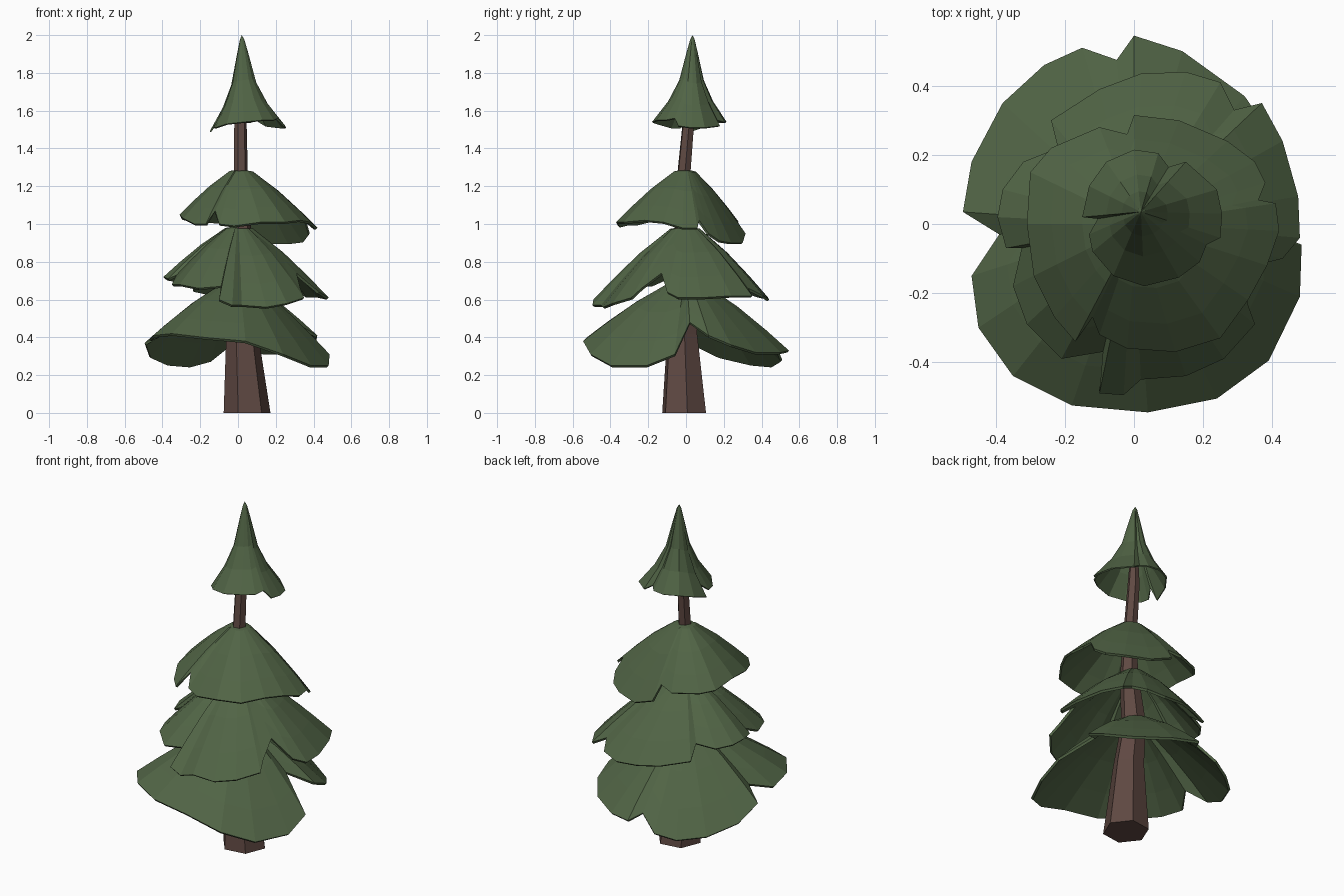
import bpy, bmesh, math
from mathutils import Vector


def material(name, rgb):
    m = bpy.data.materials.new(name)
    m.diffuse_color = (*rgb, 1)
    return m


GREEN = material("needle green", (0.082, 0.128, 0.060))
BROWN = material("bark brown", (0.115, 0.066, 0.055))


def finish(bm, name, mat):
    bmesh.ops.recalc_face_normals(bm, faces=bm.faces)
    me = bpy.data.meshes.new(name)
    bm.to_mesh(me)
    bm.free()
    me.materials.append(mat)
    ob = bpy.data.objects.new(name, me)
    bpy.context.collection.objects.link(ob)
    return ob


def skirt(name, apex, rim, profile, thick):
    """Branch tier: rings run from the apex down to a ragged rim.
    profile = (fraction of the way out, fraction of the drop)."""
    bm = bmesh.new()
    top = bm.verts.new(apex)
    a = Vector(apex)
    rings = []
    for t, f in profile:
        rings.append([bm.verts.new((a.x + (x - a.x) * t, a.y + (y - a.y) * t,
                                    a.z + (z - a.z) * f)) for x, y, z in rim])
    n = len(rim)
    for i in range(n):
        j = (i + 1) % n
        bm.faces.new((top, rings[0][i], rings[0][j]))
        for p, q in zip(rings, rings[1:]):
            bm.faces.new((p[i], q[i], q[j], p[j]))
    bm.normal_update()
    if sum(f.normal.z for f in bm.faces) < 0:
        bmesh.ops.reverse_faces(bm, faces=bm.faces)
    me = bpy.data.meshes.new(name)
    bm.to_mesh(me)
    bm.free()
    me.materials.append(GREEN)
    ob = bpy.data.objects.new(name, me)
    bpy.context.collection.objects.link(ob)
    s = ob.modifiers.new("thickness", "SOLIDIFY")
    s.thickness = thick
    s.offset = -1
    return ob


# Trunk: six-sided tapering tube along a slightly crooked path
bm = bmesh.new()
rings = []
for x, y, z, r in [(0.048, -0.01, 0, 0.125), (0.022, -0.02, 0.42, 0.085),
                   (0.0, -0.005, 0.68, 0.068), (0.022, -0.015, 1.0, 0.048),
                   (0.015, -0.01, 1.28, 0.037), (0.013, 0.012, 1.53, 0.033),
                   (0.016, 0.02, 1.7, 0.022)]:
    rings.append([bm.verts.new((x + r * math.cos(math.radians(8 + 60 * k)),
                                y + r * math.sin(math.radians(8 + 60 * k)), z))
                  for k in range(6)])
for p, q in zip(rings, rings[1:]):
    for k in range(6):
        bm.faces.new((p[k], p[(k + 1) % 6], q[(k + 1) % 6], q[k]))
bm.faces.new(rings[0])
bm.faces.new(rings[-1])
finish(bm, "trunk", BROWN)

DOME = [(0.17, 0.04), (0.5, 0.37), (0.78, 0.71), (1, 1)]
SPIRE = [(0.06, 0.05), (0.15, 0.2), (0.33, 0.52), (0.6, 0.76), (1, 1)]

# Bottom tier, rim listed anticlockwise from the right
skirt("bottom_branches", (0, 0, 0.70), [
    (.30, .02, .48), (.42, .12, .41), (.41, .24, .36), (.32, .37, .32),
    (.14, .50, .32), (0, .545, .33), (-.05, .475, .36),
    (-.15, .51, .28), (-.26, .46, .25), (-.38, .35, .26), (-.47, .18, .30),
    (-.495, .035, .37), (-.39, -.03, .43),
    (-.47, -.15, .39), (-.45, -.30, .41), (-.35, -.44, .42), (-.18, -.525, .40),
    (.04, -.545, .38), (.24, -.505, .31), (.39, -.395, .25), (.48, -.21, .25),
    (.485, -.06, .31)], DOME, 0.014)

# Lower middle tier
skirt("lower_middle_branches", (0, 0, 0.99), [
    (.29, .33, .66), (.37, .35, .62), (.43, .24, .62), (.475, .08, .61),
    (.48, -.04, .61), (.43, -.10, .64), (.31, -.13, .74),
    (.33, -.235, .66), (.35, -.29, .61), (.26, -.39, .58), (.15, -.44, .56),
    (.02, -.45, .57), (-.03, -.495, .57), (-.10, -.49, .60), (-.09, -.37, .67),
    (-.21, -.39, .66), (-.31, -.29, .68), (-.35, -.18, .68), (-.325, -.07, .73),
    (-.37, -.07, .71), (-.395, .02, .72), (-.38, .10, .71), (-.32, .18, .70),
    (-.22, .22, .72), (-.24, .30, .65), (-.10, .39, .62), (.02, .435, .61),
    (.15, .44, .60), (.25, .41, .62)], DOME, 0.014)

# Upper middle tier
skirt("upper_middle_branches", (0.01, 0, 1.29), [
    (.36, .07, 1.02), (.41, .06, .98), (.42, -.02, .98), (.385, -.12, 1.01),
    (.33, -.22, 1.02), (.25, -.33, 1.01), (.12, -.37, 1.01), (-.02, -.36, .99),
    (-.10, -.32, 1.0), (-.12, -.27, 1.07), (-.17, -.34, 1.0), (-.23, -.27, 1.0),
    (-.29, -.15, 1.03), (-.31, 0, 1.05), (-.30, .15, 1.03), (-.24, .22, 1.02),
    (-.10, .28, 1.01), (-.02, .26, 1.03), (0, .315, .95), (.13, .30, .90),
    (.27, .24, .90), (.35, .18, .91), (.38, .12, .95)], DOME, 0.013)

# Pointed crown
skirt("crown", (0.02, 0.035, 2.0), [
    (.21, -.06, 1.56), (.25, -.04, 1.52), (.255, .03, 1.51), (.24, .10, 1.51),
    (.15, .18, 1.52), (.10, .165, 1.55), (.07, .205, 1.54), (0, .215, 1.54),
    (-.08, .18, 1.54), (-.13, .11, 1.52), (-.15, .02, 1.49), (-.105, .015, 1.55),
    (-.13, -.03, 1.51), (-.12, -.08, 1.51), (-.06, -.15, 1.53),
    (.03, -.18, 1.54), (.13, -.155, 1.55), (.19, -.11, 1.55)], SPIRE, 0.008)
